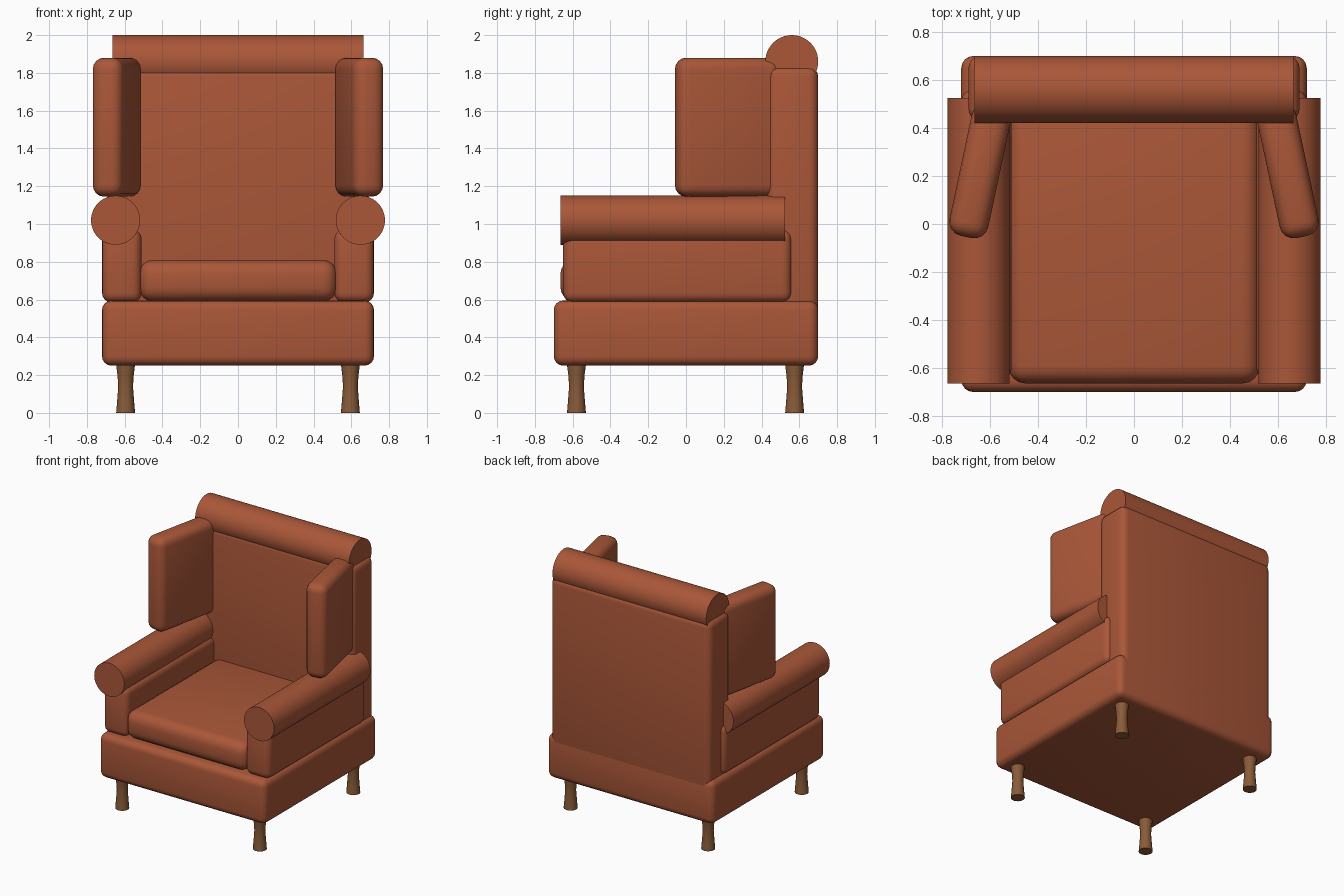
import bpy, bmesh, math
from mathutils import Matrix

cube = bpy.data.objects.get("Cube")
if cube:
    bpy.data.objects.remove(cube)


def make_material(name, rgb):
    mat = bpy.data.materials.new(name)
    mat.use_nodes = True
    colour = (*rgb, 1)
    mat.diffuse_color = colour
    mat.node_tree.nodes["Principled BSDF"].inputs["Base Color"].default_value = colour
    return mat


leather = make_material("rust leather", (0.40, 0.095, 0.04))
wood = make_material("brown wood", (0.25, 0.105, 0.04))


def finish(bm, name, mat):
    """Turn a bmesh into a smooth-shaded object with sharp edges kept."""
    bmesh.ops.recalc_face_normals(bm, faces=bm.faces)
    mesh = bpy.data.meshes.new(name)
    bm.to_mesh(mesh)
    bm.free()
    mesh.materials.append(mat)
    obj = bpy.data.objects.new(name, mesh)
    bpy.context.collection.objects.link(obj)
    bpy.ops.object.select_all(action="DESELECT")
    obj.select_set(True)
    bpy.context.view_layer.objects.active = obj
    bpy.ops.object.shade_smooth_by_angle(angle=math.radians(35))
    return obj


def padded_box(name, xs, ys, zs, radius, turn=0):
    """Rounded box between the given limits, turned about its own upright axis."""
    bm = bmesh.new()
    bmesh.ops.create_cube(bm, size=1)
    spans = (xs, ys, zs)
    size = [b - a for a, b in spans]
    centre = [(a + b) / 2 for a, b in spans]
    bmesh.ops.scale(bm, vec=size, verts=bm.verts)
    bmesh.ops.bevel(bm, geom=bm.edges[:], offset=radius, segments=4,
                    profile=0.5, affect="EDGES", clamp_overlap=True)
    bm.transform(Matrix.Translation(centre) @ Matrix.Rotation(turn, 4, "Z"))
    return finish(bm, name, leather)


def roll(name, centre, radius, length, axis):
    """Flat-ended bolster lying along X or Y."""
    bm = bmesh.new()
    bmesh.ops.create_cone(bm, cap_ends=True, segments=48, radius1=radius,
                          radius2=radius, depth=length)
    tilt = Matrix.Rotation(math.pi / 2, 4, "Y" if axis == "X" else "X")
    bm.transform(Matrix.Translation(centre) @ tilt)
    return finish(bm, name, leather)


def turned_leg(name, x, y):
    """Leg spun from a waisted profile."""
    profile = [(0, 0), (0.05, 0), (0.045, 0.06), (0.039, 0.14),
               (0.043, 0.20), (0.052, 0.27), (0, 0.27)]
    bm = bmesh.new()
    verts = [bm.verts.new((r, 0, z)) for r, z in profile]
    edges = [bm.edges.new(pair) for pair in zip(verts, verts[1:])]
    bmesh.ops.spin(bm, geom=verts + edges, cent=(0, 0, 0), axis=(0, 0, 1),
                   angle=math.tau, steps=24)
    bmesh.ops.remove_doubles(bm, verts=bm.verts, dist=0.0005)
    bm.transform(Matrix.Translation((x, y, 0)))
    return finish(bm, name, wood)


# Body
padded_box("seat_base", (-0.72, 0.72), (-0.70, 0.70), (0.25, 0.595), 0.05)
padded_box("backrest", (-0.69, 0.69), (0.43, 0.70), (0.50, 1.83), 0.05)
padded_box("seat_cushion", (-0.525, 0.525), (-0.665, 0.50), (0.59, 0.81), 0.075)
roll("head_roll", (0, 0.56, 1.86), 0.14, 1.33, "X")

# Mirrored arms, wings and legs
for side, s in (("left", 1), ("right", -1)):
    padded_box(f"{side}_arm", sorted((s * 0.51, s * 0.72)), (-0.65, 0.56),
               (0.585, 0.97), 0.05)
    roll(f"{side}_arm_roll", (s * 0.648, -0.07, 1.02), 0.13, 1.19, "Y")
    padded_box(f"{side}_wing", sorted((s * 0.5595, s * 0.7245)), (-0.06, 0.50),
               (1.145, 1.88), 0.06, turn=s * math.radians(12))
    for end, y in (("front", -0.58), ("back", 0.575)):
        turned_leg(f"{side}_{end}_leg", s * 0.595, y)
